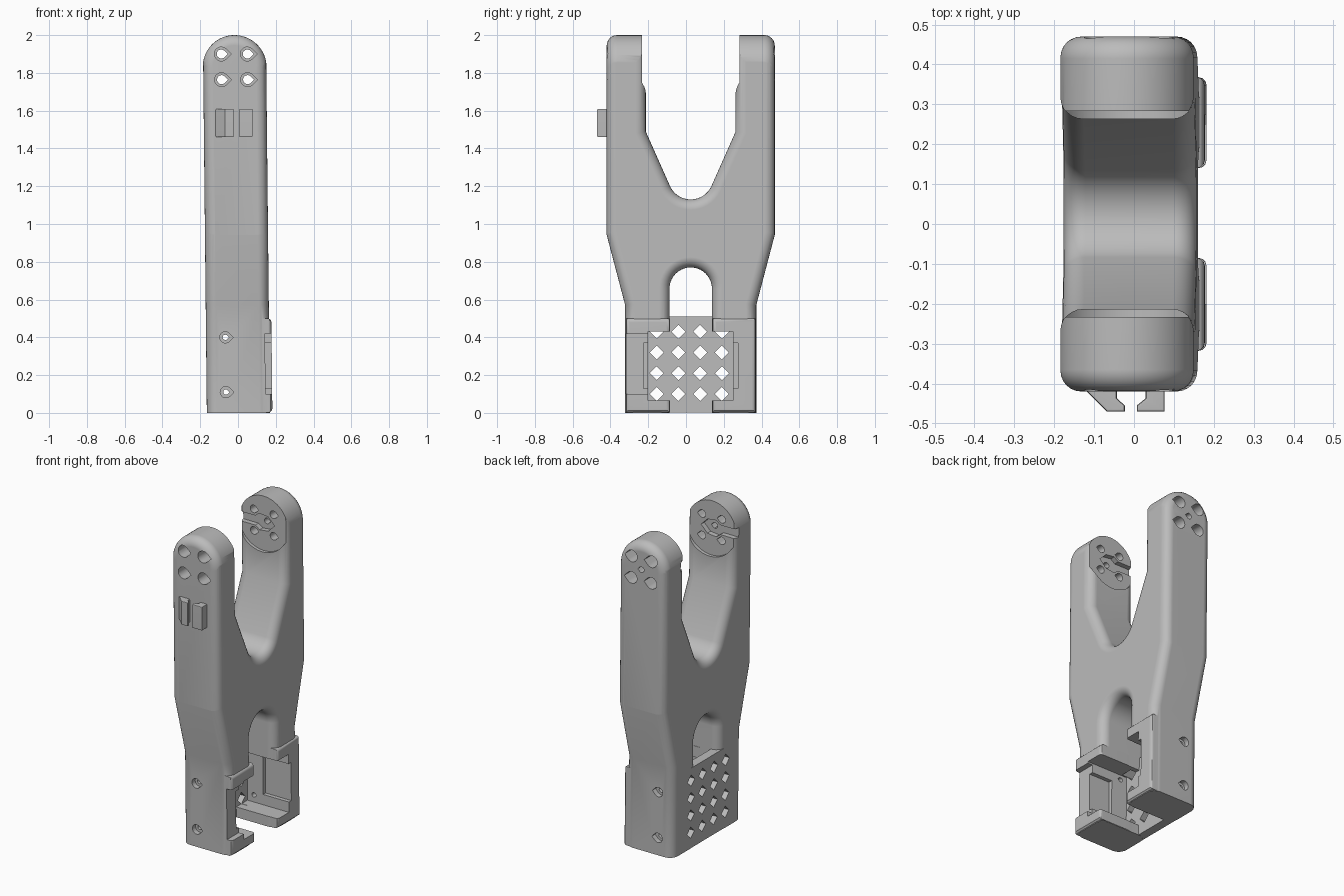
import bpy, bmesh
from math import sin, cos, radians, pi

cube = bpy.data.objects.get("Cube")
if cube:
    bpy.data.objects.remove(cube, do_unlink=True)

grey = bpy.data.materials.new("plain grey")
grey.use_nodes = True
GREY = (0.5, 0.5, 0.5, 1)
grey.diffuse_color = GREY
grey.node_tree.nodes["Principled BSDF"].inputs["Base Color"].default_value = GREY

YC = 0.025      # middle plane between the two arms
HALF = 0.167    # half thickness across x
TOP = 1.831     # centre height of the rounded arm ends


def prism(name, pts, axis, lo, hi, bevel=0, segs=5):
    """Extrude a 2D outline along one axis, optionally rounding both rims."""
    place = {"x": lambda a, b, d: (d, a, b),
             "y": lambda a, b, d: (a, d, b),
             "z": lambda a, b, d: (a, b, d)}[axis]
    bm = bmesh.new()
    ends = [[bm.verts.new(place(a, b, d)) for a, b in pts] for d in (lo, hi)]
    caps = [bm.faces.new(ring) for ring in ends]
    n = len(pts)
    for i in range(n):
        j = (i + 1) % n
        bm.faces.new((ends[0][i], ends[0][j], ends[1][j], ends[1][i]))
    bmesh.ops.recalc_face_normals(bm, faces=bm.faces)
    if bevel:
        rims = list({e for f in caps for e in f.edges})
        bmesh.ops.bevel(bm, geom=rims, offset=bevel, segments=segs, profile=0.5,
                        affect="EDGES", clamp_overlap=False)
        bmesh.ops.recalc_face_normals(bm, faces=bm.faces)
    mesh = bpy.data.meshes.new(name)
    bm.to_mesh(mesh)
    bm.free()
    mesh.materials.append(grey)
    ob = bpy.data.objects.new(name, mesh)
    bpy.context.collection.objects.link(ob)
    return ob


def combine(target, tool, operation="DIFFERENCE"):
    mod = target.modifiers.new("shape", "BOOLEAN")
    mod.operation, mod.solver, mod.object = operation, "EXACT", tool
    bpy.context.view_layer.update()
    graph = bpy.context.evaluated_depsgraph_get()
    mesh = bpy.data.meshes.new_from_object(target.evaluated_get(graph))
    target.modifiers.clear()
    target.data = mesh
    bpy.data.objects.remove(tool, do_unlink=True)


def arc(cx, cy, r, a0, a1, n):
    return [(cx + r * cos(radians(a0 + (a1 - a0) * i / n)),
             cy + r * sin(radians(a0 + (a1 - a0) * i / n))) for i in range(n + 1)]


def rect(a0, a1, b0, b1):
    return [(a0, b0), (a1, b0), (a1, b1), (a0, b1)]


def teardrop(cx, cy, r):
    ring = arc(cx, cy, r, 45, 315, 14)
    return ring + [(cx + r * 1.41, cy)]


# Side outline: two arms above, two feet below, mirrored about the middle
half = arc(0, 1.25, 0.12, -90, -25.5, 8)
half += [(0.238, 1.49), (0.238, 2.1), (0.447, 2.1), (0.447, 0.95),
         (0.347, 0.57), (0.347, -0.1), (0.1125, -0.1)]
half += arc(0, 0.6575, 0.1125, 0, 90, 10)
outline = half + [(-u, z) for u, z in reversed(half[1:-1])]
body = prism("frame_body", [(YC + u, z) for u, z in outline], "x", -HALF, HALF, 0.055, 6)

# Rounded arm ends
R = HALF + 0.002
ends = prism("end_rounding", [(-R, 0), (R, 0)] + arc(0, TOP, R, 0, 180, 32),
             "y", YC - 0.445, YC + 0.445, 0.055, 6)
combine(body, ends, "INTERSECT")

# Raised pads on the feet and the perforated back plate
for lo, hi in ((-0.318, -0.085), (0.14, 0.368)):
    combine(body, prism("pad", rect(lo, hi, 0.002, 0.5), "x", -0.05, 0.18, 0.02, 3), "UNION")
combine(body, prism("plate", rect(-0.16, 0.215, 0.001, 0.51), "x", -0.1665, -0.11), "UNION")

# Pocket between the feet, its side grooves and the front notch
for (y0, y1, z0, z1), x0 in (((-0.2, 0.25, 0.065, 0.43), -0.11),
                             ((-0.225, 0.275, 0.13, 0.37), 0.0),
                             ((-0.4, -0.19, 0.1, 0.42), 0.145)):
    combine(body, prism("pocket", rect(y0, y1, z0, z1), "x", x0, 0.3))

# Grid of diamond openings
for i in range(4):
    for j in range(4):
        y, z = -0.155 + 0.115 * i, 0.1 + 0.11 * j
        combine(body, prism("diamond", arc(y, z, 0.037, 0, 270, 3), "x", -0.3, -0.07))

# Shallow round seats, horn slots and centre holes inside the arm ends
seat = arc(0, TOP, 0.175, 180, 360, 32) + [(0.175, 2.1), (-0.175, 2.1)]
slot = [(-0.3, -0.03), (-0.06, -0.03), (-0.03, -0.052), (0.03, -0.045), (0.075, 0),
        (0.03, 0.045), (-0.03, 0.052), (-0.06, 0.03), (-0.3, 0.03)]
slot = [(x, TOP + z) for x, z in slot]
for side in (-1, 1):
    def span(a, b):
        return sorted((YC + side * a, YC + side * b))
    combine(body, prism("seat", seat, "y", *span(0.15, 0.258)))
    combine(body, prism("slot", slot, "y", *span(0.15, 0.29)))
    depth = 0.6 if side > 0 else 0.36
    combine(body, prism("centre_hole", teardrop(0, TOP, 0.018), "y", *span(0.2, depth)))
    # Four screw holes with wide outer mouths
    for x in (-0.0705, 0.0675):
        for z in (TOP - 0.067, TOP + 0.069):
            combine(body, prism("screw", teardrop(x, z, 0.024), "y", *span(0.2, 0.6)))
            combine(body, prism("mouth", teardrop(x, z, 0.037), "y", *span(0.34, 0.6)))
    # Foot screw holes
    for z in (0.11, 0.4):
        combine(body, prism("foot_screw", teardrop(-0.065, z, 0.014), "y", *span(0.2, 0.6)))
        combine(body, prism("foot_mouth", teardrop(-0.065, z, 0.03), "y", *span(0.315, 0.6)))

# Pair of cable hooks on the front arm
hook_a = prism("cable_hook_right", [(-0.12, -0.4), (-0.12, -0.42), (-0.07, -0.47),
               (-0.025, -0.47), (-0.025, -0.455), (-0.045, -0.437), (-0.045, -0.4)],
               "z", 1.46, 1.61, 0.006, 2)
hook_b = prism("cable_hook_left", [(0.075, -0.4), (0.075, -0.47), (0.005, -0.47),
               (0.005, -0.455), (0.027, -0.437), (0.027, -0.4)],
               "z", 1.46, 1.61, 0.006, 2)

# Slight sideways lean, then shading
for ob in (body, hook_a, hook_b):
    for v in ob.data.vertices:
        lean = 1.535 if ob is not body else v.co.z
        v.co.x += 0.002 - 0.0105 * lean * (1 if ob is body else 0)
    bpy.ops.object.select_all(action="DESELECT")
    ob.select_set(True)
    bpy.context.view_layer.objects.active = ob
    bpy.ops.object.shade_smooth_by_angle(angle=radians(30))
    weighted = ob.modifiers.new("even shading", "WEIGHTED_NORMAL")
    weighted.keep_sharp = True
